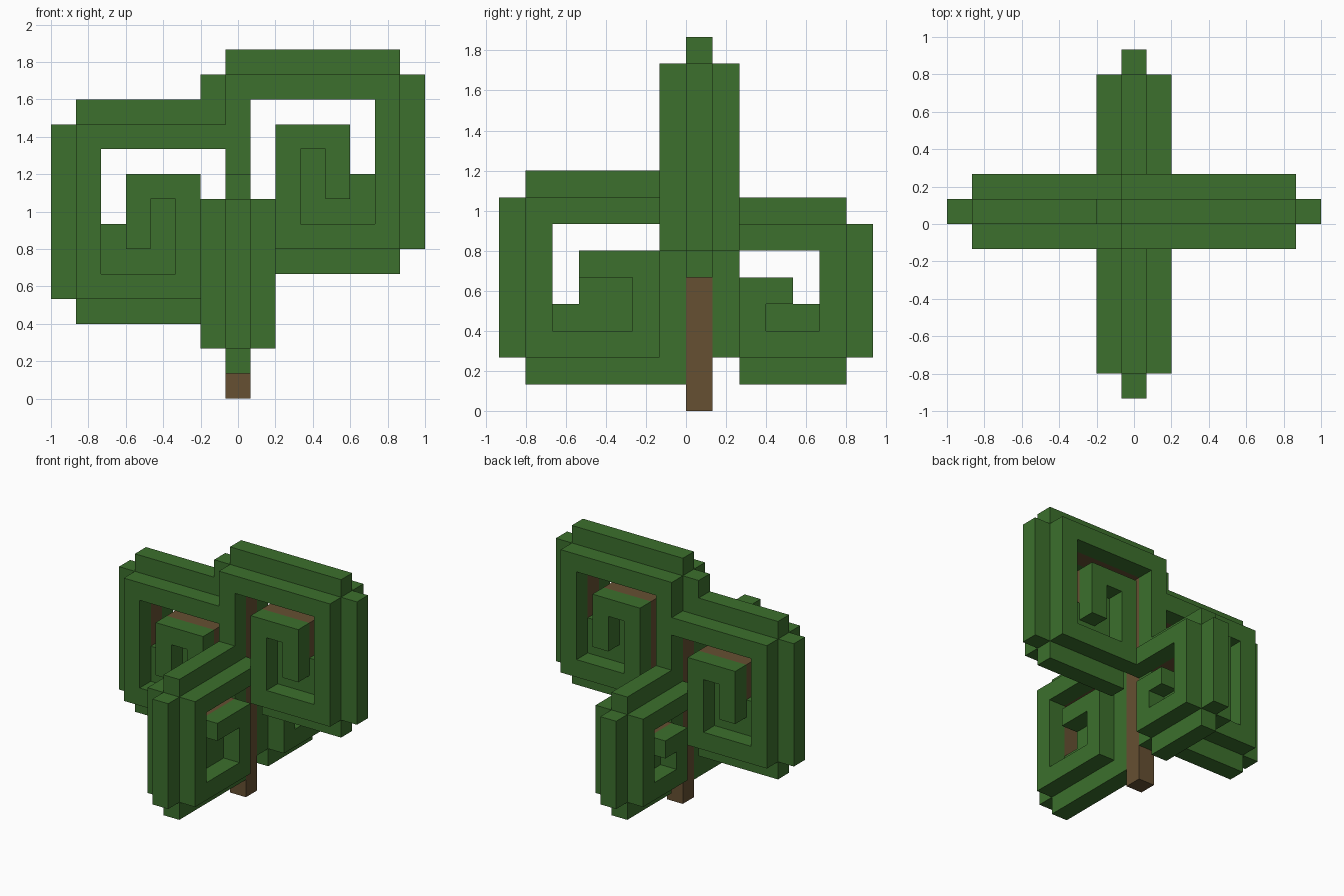
import bpy
import bmesh
from mathutils import Vector

cube = bpy.data.objects.get("Cube")
if cube:
    bpy.data.objects.remove(cube)

U = 2 / 15                       # edge of one block
TRUNK = 7                        # block column of the trunk in x and y


def make_material(name, rgb):
    mat = bpy.data.materials.new(name)
    mat.use_nodes = True
    mat.diffuse_color = (*rgb, 1)
    mat.node_tree.nodes["Principled BSDF"].inputs["Base Color"].default_value = (*rgb, 1)
    return mat


LEAF = make_material("leaf_green", (0.045, 0.162, 0.026))
WOOD = make_material("bark_brown", (0.133, 0.080, 0.032))

cells = {}                       # block position -> part name
materials = {}                   # part name -> material


def put(part, mat, block):
    materials[part] = mat
    cells.setdefault(block, part)


def span(a, b):
    return range(a, b + 1)


def frond(side, axis, sign, base, width, height, hook):
    """One square spiral: wooden core, leaves on both faces, leafy outer rim."""
    top, bar = base + height, base + height - 2

    def place(part, mat, u, k, layer=0):
        pos = [TRUNK + layer, TRUNK + layer, k]
        pos[axis] = TRUNK + sign * u
        put(side + part, mat, tuple(pos))

    # spiral from the trunk outwards, down, back in and up
    spiral = {(u, top) for u in span(1, width)}
    spiral |= {(width, k) for k in span(base, top)}
    spiral |= {(u, base) for u in span(2, width)}
    spiral |= {(2, k) for k in span(base, bar)}
    spiral |= {(u, bar) for u in span(2, width - 2)}
    spiral |= {(width - 2, k) for k in span(bar - hook, bar)}
    for u, k in spiral:
        place("_branch", WOOD, u, k)
        for layer in (-1, 1):
            place("_leaves", LEAF, u, k, layer)

    # rim around the outside
    rim = {(u, top + 1) for u in span(1, width)}
    rim |= {(width + 1, k) for k in span(base, top)}
    rim |= {(u, base - 1) for u in span(2, width)}

    # leaves closing the inner curl
    curl = {(u, k) for u in span(3, width - 2) for k in span(base + 1, bar - 1)}
    curl |= {(width - 1, k) for k in span(base + 1, base + (2 if hook else 1))}
    for u, k in rim | (curl - spiral):
        place("_leaves", LEAF, u, k)


# trunk with its leaf cover
for k in span(0, 12):
    put("trunk", WOOD, (TRUNK, TRUNK, k))
for k in span(1, 12):
    put("trunk_leaves", LEAF, (TRUNK, TRUNK - 1, k))
for k in span(2, 12):
    put("trunk_leaves", LEAF, (TRUNK, TRUNK + 1, k))
put("trunk_leaves", LEAF, (TRUNK, TRUNK, 13))
put("trunk_leaves", LEAF, (TRUNK - 1, TRUNK, 12))

# four fronds at different heights
frond("left", 0, 1, base=6, width=6, height=6, hook=2)
frond("right", 0, -1, base=4, width=6, height=6, hook=2)
frond("front", 1, -1, base=2, width=6, height=5, hook=0)
frond("back", 1, 1, base=2, width=5, height=4, hook=0)


def build(part):
    """Mesh the outer faces of a part's blocks and merge the flat areas."""
    bm = bmesh.new()
    for block, owner in cells.items():
        if owner != part:
            continue
        for axis in range(3):
            for sign in (-1, 1):
                step = Vector((0, 0, 0))
                step[axis] = sign
                near = tuple(int(c) for c in Vector(block) + step)
                if near in cells:
                    continue
                a, b = Vector((0, 0, 0)), Vector((0, 0, 0))
                a[(axis + 1) % 3] = 0.5
                b[(axis + 2) % 3] = 0.5 * sign
                mid = Vector(block) + step / 2 + Vector((-TRUNK, 0.5 - TRUNK, 0.5))
                corners = (mid - a - b, mid + a - b, mid + a + b, mid - a + b)
                bm.faces.new([bm.verts.new(c * U) for c in corners])
    bmesh.ops.remove_doubles(bm, verts=bm.verts, dist=0.001)
    bmesh.ops.dissolve_limit(bm, angle_limit=0.01, verts=bm.verts, edges=bm.edges)
    mesh = bpy.data.meshes.new(part)
    bm.to_mesh(mesh)
    bm.free()
    mesh.materials.append(materials[part])
    bpy.context.collection.objects.link(bpy.data.objects.new(part, mesh))


for part in materials:
    build(part)
